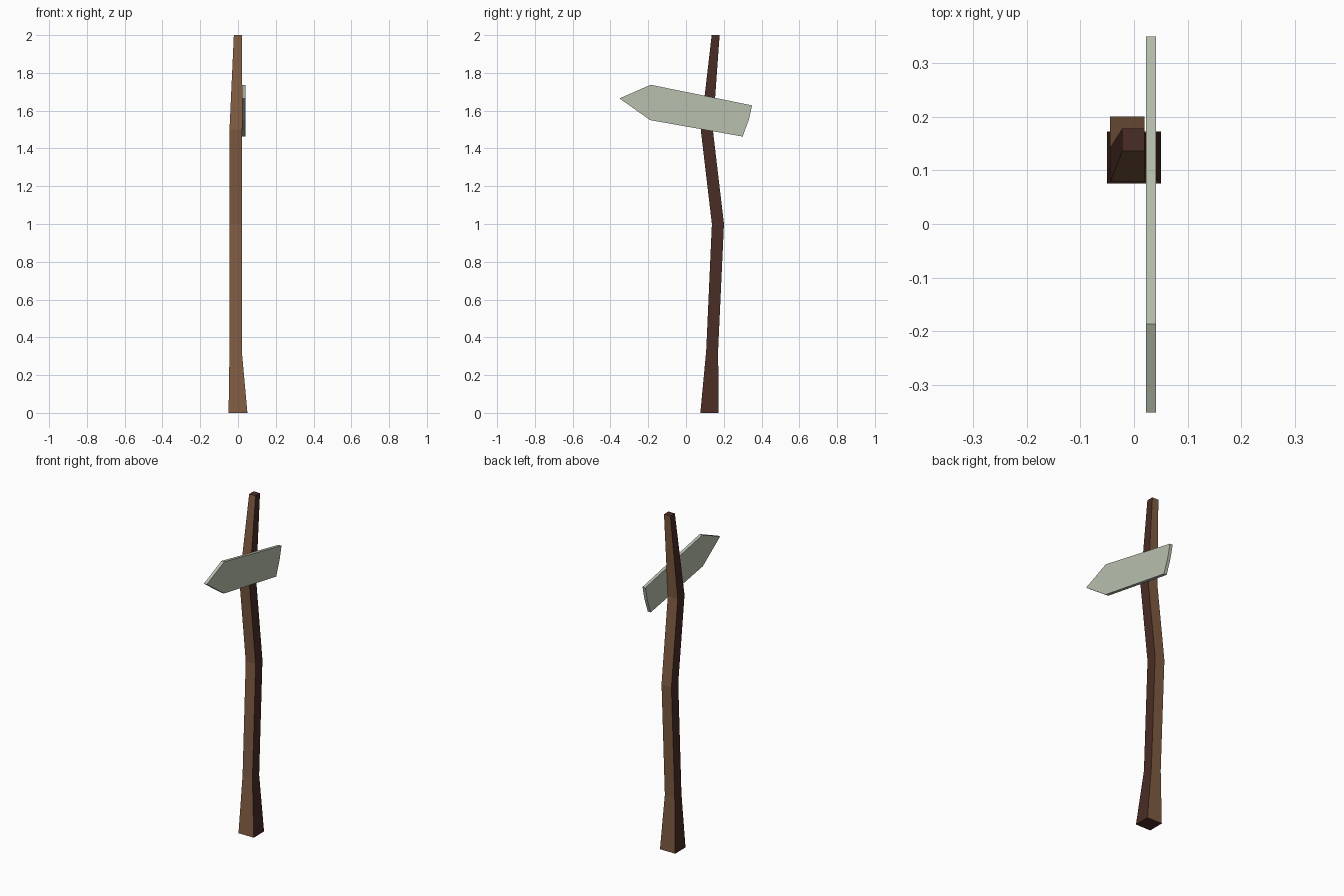
import bpy, bmesh

if "Cube" in bpy.data.objects:
    bpy.data.objects.remove(bpy.data.objects["Cube"])


def material(name, rgb):
    m = bpy.data.materials.new(name)
    m.diffuse_color = (*rgb, 1)
    m.use_nodes = True
    m.node_tree.nodes["Principled BSDF"].inputs["Base Color"].default_value = m.diffuse_color
    return m


def finish(name, bm, mats, rule=None):
    bmesh.ops.recalc_face_normals(bm, faces=bm.faces)
    bm.normal_update()
    if rule:
        for f in bm.faces:
            f.material_index = rule(f)
    me = bpy.data.meshes.new(name)
    bm.to_mesh(me)
    bm.free()
    for m in mats:
        me.materials.append(m)
    ob = bpy.data.objects.new(name, me)
    bpy.context.collection.objects.link(ob)
    return ob


brown = material("wood brown", (0.216, 0.107, 0.054))
dark = material("dark wood brown", (0.068, 0.026, 0.018))
grey_green = material("pale grey green", (0.479, 0.527, 0.423))

# Crooked square post: z, x range, y range of each ring
rings = [
    (0.00, -0.050, 0.050, 0.076, 0.173),
    (0.33, -0.045, 0.020, 0.107, 0.170),
    (1.00, -0.045, 0.020, 0.137, 0.201),
    (1.50, -0.045, 0.020, 0.078, 0.142),
    (2.00, -0.022, 0.020, 0.136, 0.178),
]
bm = bmesh.new()
loops = [[bm.verts.new((x, y, z)) for x, y in ((x0, y0), (x1, y0), (x1, y1), (x0, y1))]
         for z, x0, x1, y0, y1 in rings]
for a, b in zip(loops, loops[1:]):
    for i in range(4):
        j = (i + 1) % 4
        bm.faces.new((a[i], a[j], b[j], b[i]))
bm.faces.new(loops[0][::-1])
bm.faces.new(loops[-1])
# Front and back are brown, sides and ends are dark
finish("post", bm, [brown, dark], lambda f: 0 if abs(f.normal.y) > 0.7 else 1)

# Arrow board: outline in y, z, given thickness along x
outline = [(-0.352, 1.665), (-0.19, 1.55), (0.30, 1.463),
           (0.332, 1.55), (0.35, 1.628), (-0.187, 1.737)]
bm = bmesh.new()
face = bm.faces.new([bm.verts.new((0.022, y, z)) for y, z in outline])
ext = bmesh.ops.extrude_face_region(bm, geom=[face], use_keep_orig=True)
for v in ext["geom"]:
    if isinstance(v, bmesh.types.BMVert):
        v.co.x = 0.041
finish("arrow_board", bm, [grey_green])
